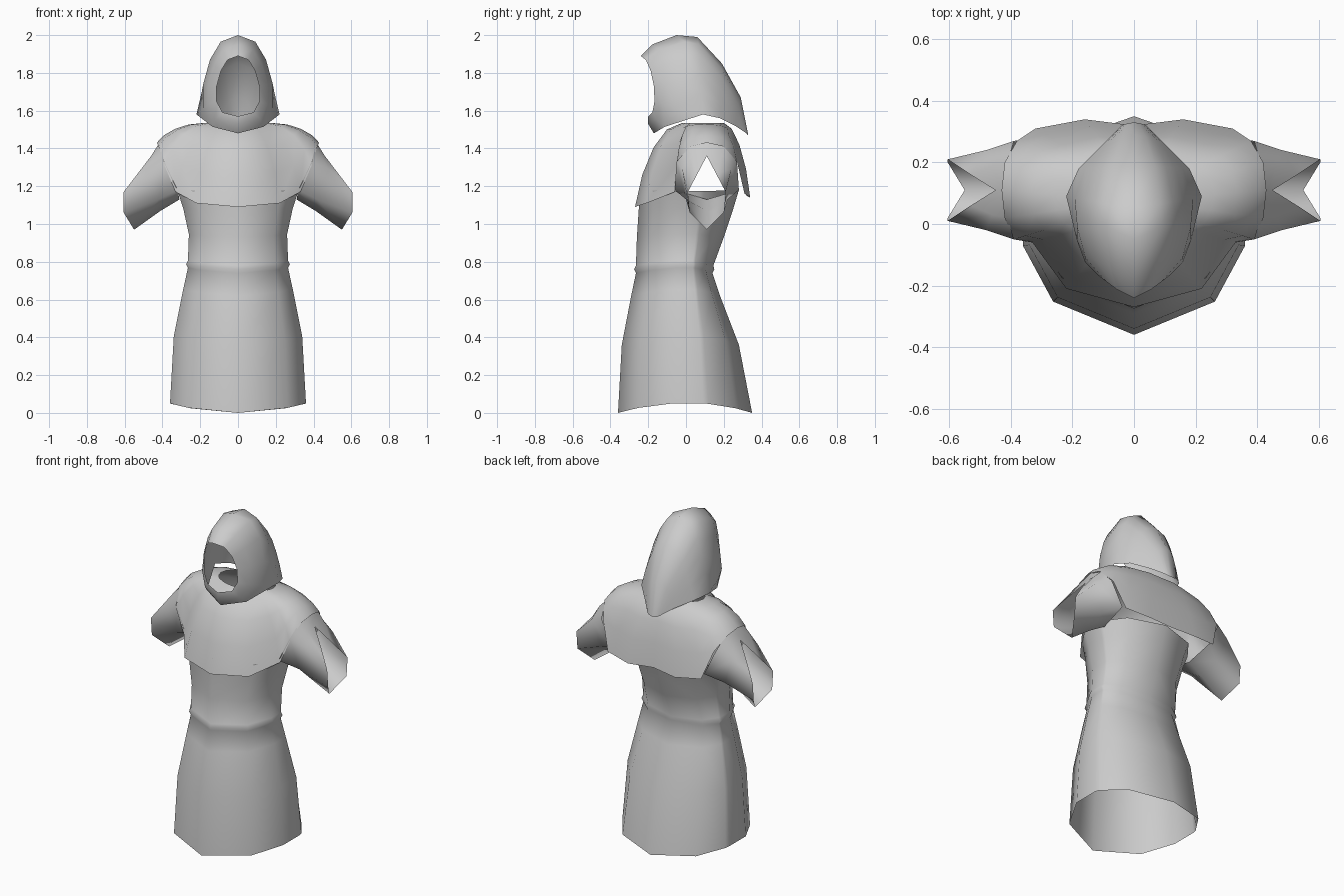
import bpy, bmesh
from math import sin, cos, pi

cube = bpy.data.objects.get("Cube")
if cube:
    bpy.data.objects.remove(cube, do_unlink=True)

GREY = (.6, .6, .6, 1)
cloth = bpy.data.materials.new("grey cloth")
cloth.use_nodes = True
cloth.diffuse_color = GREY
cloth.node_tree.nodes["Principled BSDF"].inputs["Base Color"].default_value = GREY


def loft(name, rings, closed=False):
    """Skin neighbouring rings smoothly and mirror the result across x."""
    bm = bmesh.new()
    rows = [[bm.verts.new(point) for point in ring] for ring in rings]
    for low, high in zip(rows, rows[1:]):
        count = min(len(low), len(high))
        for i in range(count if closed else count - 1):
            j = (i + 1) % count
            face = bm.faces.new((low[i], low[j], high[j], high[i]))
            face.smooth = True
    mesh = bpy.data.meshes.new(name)
    bm.to_mesh(mesh)
    bm.free()
    mesh.materials.append(cloth)
    obj = bpy.data.objects.new(name, mesh)
    bpy.context.collection.objects.link(obj)
    obj.modifiers.new("mirror", 'MIRROR')


def mix(start, end, factor):
    return start + (end - start) * factor


# Robe: one half outline, sized by width and back depth at each height
OUTLINE = [(0, -1), (.73, -.7), (1, -.2), (1, .26), (.98, .34), (.7, .75), (0, 1)]


def robe_ring(height, width, back):
    front = width if height < 1 else .25
    lift = .05 - .04 * height ** 2
    return [(x * width, y * (front if y < 0 else back), height + lift * x * x)
            for x, y in OUTLINE]


skirt = [(0, .36, .35), (.36, .34, .28), (.62, .29, .18)]
belt = [(.74, .265, .14), (.76, .275, .15), (.78, .265, .145)]
chest = [(.93, .26, .2), (1.08, .29, .25), (1.18, .32, .28)]
loft("robe", [robe_ring(*size) for size in skirt + belt + chest])

# Shoulder mantle: arched rim rounding over into an oval neck
RIM = [(0, -.27, 1.09), (.22, -.21, 1.11), (.33, -.06, 1.17), (.39, -.05, 1.31),
       (.42, .02, 1.41), (.43, .11, 1.43), (.42, .2, 1.41), (.38, .27, 1.33),
       (.32, .31, 1.16), (.16, .34, 1.14), (0, .32, 1.15)]


def mantle_ring(step):
    inward, upward = step ** 1.35, sin(step * pi / 2)
    ring = []
    for i, (x, y, z) in enumerate(RIM):
        angle = pi * i / (len(RIM) - 1)
        ring.append((mix(x, .18 * sin(angle), inward),
                     mix(y, .09 - .11 * cos(angle), inward),
                     mix(z, 1.535, upward)))
    return ring


loft("shoulder_mantle", [mantle_ring(i / 4) for i in range(5)])


# Sleeves: eight-sided tubes, with the cuff cut back at the top and bottom
def sleeve_ring(*half):
    front = [(x, .11 - y, z) for x, y, z in half]
    back = [(x, .11 + y, z) for x, y, z in half[-2:0:-1]]
    return front + back


armhole = sleeve_ring((.41, 0, 1.44), (.41, .09, 1.41), (.39, .16, 1.33),
                      (.32, .17, 1.18), (.31, 0, 1.13))
elbow = sleeve_ring((.43, 0, 1.39), (.46, .08, 1.36), (.48, .13, 1.29),
                    (.42, .11, 1.13), (.41, 0, 1.07))
cuff = sleeve_ring((.45, 0, 1.36), (.53, .05, 1.265), (.605, .1, 1.17),
                   (.605, .09, 1.06), (.55, 0, .97))
loft("sleeves", [armhole, elbow, cuff], closed=True)


# Hood front: pear-shaped loops running from the crown to the chin
def hood_loop(top_y, top_z, chin_y, chin_z, width, bow):
    ring = []
    for i in range(7):
        angle = pi * i / 6
        drop = (1 - cos(angle)) / 2
        ring.append((width * sin(angle) ** .7 * (.7 + .4 * drop),
                     mix(top_y, chin_y, drop) + bow * sin(angle),
                     mix(top_z, chin_z, drop)))
    return ring


# Hood back: open arches shrinking towards the drooping tail
def hood_arch(top_y, top_z, hem_y, hem_z, width):
    steps = [i / 5 for i in range(6)]
    return [(width * t ** .6, mix(top_y, hem_y, t), mix(top_z, hem_z, t ** 1.5))
            for t in steps]


loft("hood", [
    hood_loop(-.24, 1.89, -.2, 1.57, .125, .05),
    hood_loop(-.18, 1.95, -.2, 1.53, .175, .08),
    hood_loop(-.05, 2, -.17, 1.48, .205, .1),
    hood_arch(.06, 1.99, .09, 1.58, .22),
    hood_arch(.19, 1.85, .18, 1.56, .18),
    hood_arch(.29, 1.67, .26, 1.52, .1),
    hood_arch(.33, 1.47, .32, 1.48, .04),
])
